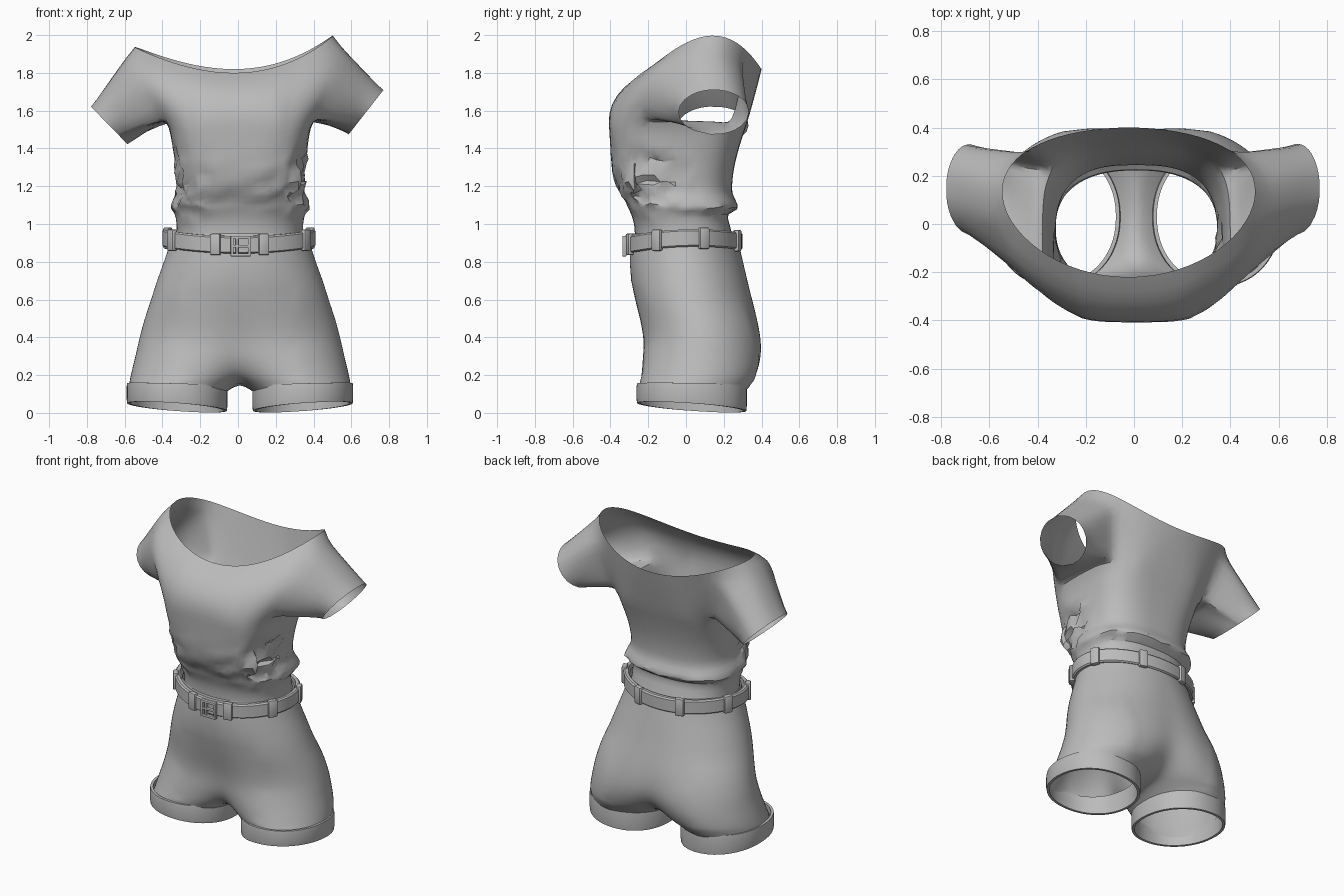
import bpy, bmesh, math
from mathutils import Vector, Matrix, noise

old = bpy.data.objects.get("Cube")
if old:
    bpy.data.objects.remove(old, do_unlink=True)

GREY = (0.5, 0.5, 0.5, 1)
mat = bpy.data.materials.new("plain grey")
mat.use_nodes = True
mat.diffuse_color = GREY
mat.node_tree.nodes["Principled BSDF"].inputs["Base Color"].default_value = GREY


def make(name, verts, faces, angle=40, relax=None, steps=0):
    """Build a shaded object; relax(co) picks the vertices to smooth."""
    me = bpy.data.meshes.new(name)
    me.from_pydata([tuple(v) for v in verts], [], faces)
    bm = bmesh.new()
    bm.from_mesh(me)
    bmesh.ops.remove_doubles(bm, verts=bm.verts, dist=0.0008)
    if relax:
        soft = [v for v in bm.verts if not v.is_boundary and relax(v.co)]
        for _ in range(steps):
            bmesh.ops.smooth_vert(bm, verts=soft, factor=.5,
                                  use_axis_x=True, use_axis_y=True, use_axis_z=True)
    bmesh.ops.recalc_face_normals(bm, faces=bm.faces)
    bm.to_mesh(me)
    bm.free()
    me.materials.append(mat)
    ob = bpy.data.objects.new(name, me)
    bpy.context.collection.objects.link(ob)
    bpy.ops.object.select_all(action='DESELECT')
    ob.select_set(True)
    bpy.context.view_layer.objects.active = ob
    bpy.ops.object.shade_smooth_by_angle(angle=math.radians(angle))


def strip(rows, wrap_u=False, wrap_v=False):
    """Quad grid through a list of equal-length point rows."""
    n, m = len(rows[0]), len(rows)
    verts = [p for r in rows for p in r]
    faces = [(j * n + i, j * n + (i + 1) % n, (j + 1) % m * n + (i + 1) % n, (j + 1) % m * n + i)
             for j in range(m if wrap_v else m - 1) for i in range(n if wrap_u else n - 1)]
    return verts, faces


def sample(keys, z):
    """Smooth interpolation of rows keyed by their first value."""
    n = len(keys)
    i = max(k for k in range(n - 1) if keys[k][0] <= z + 1e-6)
    a, b = keys[i], keys[i + 1]
    p, q = keys[max(i - 1, 0)], keys[min(i + 2, n - 1)]
    h = b[0] - a[0]
    t = (z - a[0]) / h
    out = []
    for c in range(1, len(a)):
        m0 = (b[c] - p[c]) / (b[0] - p[0]) * h
        m1 = (q[c] - a[c]) / (q[0] - a[0]) * h
        out.append((2*t**3 - 3*t*t + 1) * a[c] + (t**3 - 2*t*t + t) * m0
                   + (3*t*t - 2*t**3) * b[c] + (t**3 - t*t) * m1)
    return out


def spow(v, e):
    return math.copysign(abs(v) ** e, v)


# ---- Shirt body: rings from hem to armpit, then curved up to the neckline
N = 64
BODY = [  # z, half width, front y, back y, squareness
    (0.93, .335, -.27, .25, .85), (1.00, .335, -.275, .23, .85), (1.05, .345, -.29, .225, .82),
    (1.085, .365, -.305, .275, .8), (1.12, .358, -.32, .265, .78), (1.17, .338, -.355, .245, .74),
    (1.28, .34, -.388, .252, .68), (1.40, .355, -.4, .28, .62), (1.53, .385, -.408, .322, .57)]
Z_ROWS = [.93, .965, 1.0, 1.03, 1.05, 1.07, 1.085, 1.1, 1.12, 1.145, 1.17, 1.205, 1.24,
          1.275, 1.31, 1.345, 1.38, 1.415, 1.45, 1.49, 1.53]


def body_ring(z):
    hw, yf, yb, e = sample(BODY, z)
    lift = .03 * max(0, (z - 1.4) / .13)
    ring = []
    for i in range(N):
        a = math.tau * i / N
        c, s = math.cos(a), math.sin(a)
        ring.append(Vector((.01 + hw * spow(c, e), (yf + yb) / 2 + (yb - yf) / 2 * spow(s, e),
                            z + lift * c ** 4)))
    return ring


def crumple(p):
    """Strength of the crumpled cloth at a point."""
    left = max(0, 1 - math.hypot((p.z - 1.24) / .21, (p.y + .17) / .22)) if p.x > .12 else 0
    right = max(0, 1 - math.hypot((p.z - 1.2) / .23, (p.y + .2) / .16)) if p.x < -.15 else 0
    front = max(0, 1 - abs(p.z - 1.23) / .2) if p.y < -.15 else 0
    band = max(0, 1 - abs(p.z - 1.085) / .035) if p.y > -.1 else 0
    return min(1, 2 * left) * .045 + min(1, 2 * right) * .028 + front * .016 + band * .012


rows = [body_ring(z) for z in Z_ROWS]
for r in rows:
    for p in r:
        p += noise.noise_vector(p * 15) * crumple(p)
ARM0 = len(rows) - 1
base = rows[-1]
for u in (.17, .34, .51, .68, .84, 1):
    ring = []
    for i in range(N):
        a = math.tau * i / N
        c, s = math.cos(a), math.sin(a)
        p0 = base[i]
        p2 = Vector((-.022 + .524 * c, .09 + .31 * s + .045 * c * c,
                     1.81 + .01 * s + (.157 + .03 * c) * c * c))
        y1 = p0.y * .9 + p2.y * .1 if s < 0 else p0.y * .4 + p2.y * .6
        p1 = Vector(((p0.x + p2.x) / 2 * (1 + .55 * c ** 4), y1 if s >= 0 else y1 - .03 * s * s,
                     1.69 + .13 * c * c))
        ring.append(p0 * (1 - u) ** 2 + p1 * 2 * u * (1 - u) + p2 * u * u)
    rows.append(ring)
ARM1 = len(rows) - 2
verts, faces = strip(rows, wrap_u=True)

# ---- Armholes and short sleeves, joined to the body
KF, KB = 4, 7  # armhole columns towards the front and the back
hole = {j * N + c % N for j in range(ARM0, ARM1)
        for c in [*range(-KF, KB), *range(N // 2 - KB, N // 2 + KF)]}
faces = [f for f in faces if f[0] not in hole]
for col, sgn, centre, up in ((0, 1, (.678, .147, 1.592), (.0925, 0, .118)),
                             (N // 2, -1, (-.682, .145, 1.522), (-.0975, 0, .1))):
    edge = [(ARM0, i) for i in range(-KF, KB + 1)] + [(j, KB) for j in range(ARM0 + 1, ARM1 + 1)]
    edge += [(ARM1, i) for i in range(KB - 1, -KF - 1, -1)]
    edge += [(j, -KF) for j in range(ARM1 - 1, ARM0, -1)]
    prev = [j * N + (col + sgn * i) % N for j, i in edge]
    start = [verts[k].copy() for k in prev]
    mid = sum(start, Vector()) / len(start)
    centre, up = Vector(centre), Vector(up)
    cuff = []
    for p in start:
        d = p - mid
        g = math.atan2(d.dot(up.normalized()), d.y)
        cuff.append(centre + up * math.sin(g) + Vector((0, .186 * math.cos(g), 0)))
    n = len(prev)
    for t in (.12, .25, .4, .55, .7, .85, 1):
        first = len(verts)
        for p, q in zip(start, cuff):
            verts.append(p.lerp(q, t))
        cur = list(range(first, first + n))
        faces += [(prev[i], prev[(i + 1) % n], cur[(i + 1) % n], cur[i]) for i in range(n)]
        prev = cur
make("shirt", verts, faces, 34, lambda p: abs(p.x) > .24 and p.z > 1.47, 4)

# ---- Shorts: each half is an arc round the leg that closes at the crotch
X0, M = .01, 44
SHORTS = [  # z, leg centre x, outer x, front y, back y
    (.115, .327, .588, -.25, .315), (.15, .293, .586, -.246, .345), (.2, .25, .577, -.242, .378),
    (.3, .18, .553, -.233, .402), (.4, .13, .53, -.225, .4), (.5, .09, .503, -.245, .382),
    (.6, .055, .47, -.275, .35), (.7, .03, .438, -.29, .325), (.85, 0, .385, -.298, .29),
    (.95, 0, .36, -.285, .265)]
Z_LEG = [.115, .13, .14, .15, .153, .158, .165, .175, .187, .2, .225, .25, .275, .3, .325, .35,
         .375, .4, .45, .5, .55, .6, .65, .7, .78, .85, .9, .95]
sv, sf = [], []
for side in (1, -1):
    rows = []
    for z in Z_LEG:
        cx, hw, yf, yb = sample(SHORTS, z)
        rx = hw - cx
        phi = math.pi if z < .151 else math.acos(max(-1, -cx / rx))
        rows.append([Vector((X0 + side * (cx + rx * math.cos(a)),
                             (yf + yb) / 2 + (yb - yf) / 2 * math.sin(a), z))
                     for a in [phi * (2 * i / M - 1) for i in range(M + 1)]])
    v, f = strip(rows)
    sf += [tuple(k + len(sv) for k in q) for q in f]
    sv += v
make("shorts", sv, sf, 70, lambda p: abs(p.x - X0) < .3 and p.z < .65, 12)

# ---- Turned-up leg cuffs, tilted lower at the inside and back
for side, name in ((1, "left_cuff"), (-1, "right_cuff")):
    rows = []
    for r, top in ((-.016, 0), (0, 0), (.003, .2), (.003, .8), (0, 1), (-.016, 1)):
        ring = []
        for i in range(56):
            a = math.tau * i / 56
            c, s = math.cos(a), math.sin(a)
            low, high = .031 + .02 * c - .021 * s, .15 + .008 * c - .006 * s
            ring.append(Vector((X0 + side * (.333 + (.264 + r) * spow(c, .94)),
                                .03 + (.289 + r) * spow(s, .94), low + (high - low) * top)))
        rows.append(ring)
    make(name, *strip(rows, wrap_u=True, wrap_v=True), 35)


# ---- Belt
def belt_point(a, r=0):
    y = -.01 + (.3 + r) * math.sin(a)
    return Vector((.005 + (.397 + r) * math.cos(a), y, .926 - .28 * (y - .05) ** 2))


rows = [[belt_point(math.tau * i / 72, r) + Vector((0, 0, h)) for i in range(72)]
        for r, h in ((-.02, -.043), (0, -.046), (.008, -.038), (.008, .038), (0, .046), (-.02, .043))]
make("belt", *strip(rows, wrap_u=True, wrap_v=True), 35)


def box(name, size, matrix, bevel):
    bm = bmesh.new()
    bmesh.ops.create_cube(bm, size=1, matrix=Matrix.Diagonal((*size, 1)))
    bmesh.ops.bevel(bm, geom=bm.edges[:], offset=bevel, segments=2, affect='EDGES', profile=.5)
    bmesh.ops.transform(bm, matrix=matrix, verts=bm.verts)
    bm.verts.index_update()
    v, f = [p.co.copy() for p in bm.verts], [[p.index for p in q.verts] for q in bm.faces]
    bm.free()
    make(name, v, f)


# ---- Belt loops, spaced round the waist
for k, deg in enumerate((-28, -71, -108, -152, 20, 160, 68, 112)):
    a = math.radians(deg)
    p = belt_point(a, .004)
    turn = math.atan2(math.sin(a) / .3, math.cos(a) / .397)
    box(f"belt_loop_{k + 1}", (.034, .058, .114), Matrix.Translation(p) @ Matrix.Rotation(turn, 4, 'Z'), .01)

# ---- Buckle: square frame with a crossbar and prong
bc = belt_point(-math.pi / 2, .016) + Vector((.01, 0, -.004))
for name, dx, dz, w, h in (("buckle_top", 0, .046, .108, .016), ("buckle_bottom", 0, -.046, .108, .016),
                           ("buckle_left", .046, 0, .016, .108), ("buckle_right", -.046, 0, .016, .108),
                           ("buckle_prong", 0, 0, .1, .014), ("buckle_bar", -.02, 0, .014, .09)):
    box(name, (w, .022, h), Matrix.Translation(bc + Vector((dx, 0, dz))), .004)
